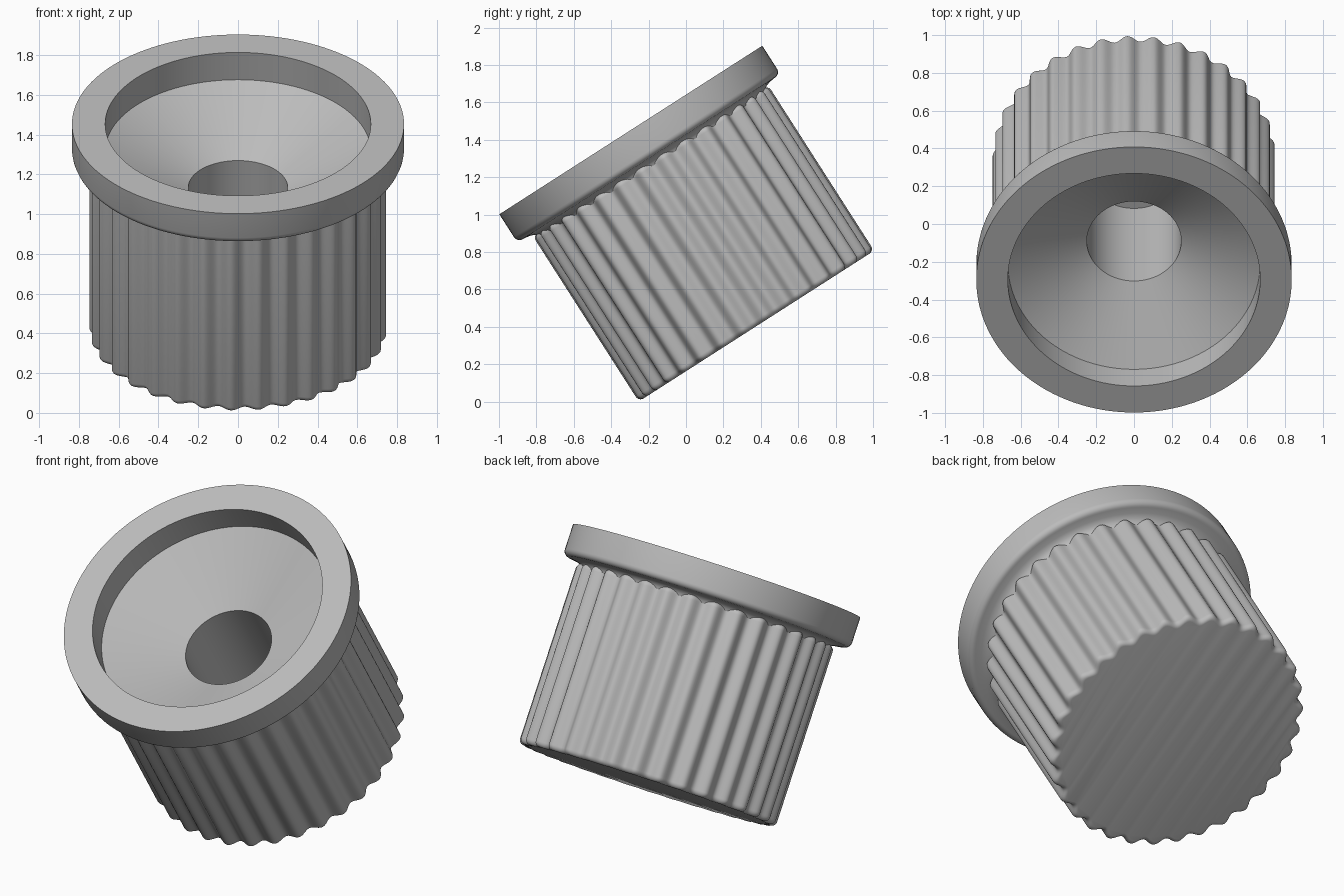
import bpy, bmesh, math
from mathutils import Matrix

if "Cube" in bpy.data.objects:
    bpy.data.objects.remove(bpy.data.objects["Cube"], do_unlink=True)

RIBS = 33
RIB_DEPTH = 0.035
# The whole knob leans towards the front; depth is measured down from the top face
LEAN = Matrix.Translation((0, -0.295, 1.4525)) @ Matrix.Rotation(math.radians(32.65), 4, 'X')

grey = bpy.data.materials.new("plain_grey")
grey.use_nodes = True
grey.diffuse_color = (0.5, 0.5, 0.5, 1)
grey.node_tree.nodes["Principled BSDF"].inputs["Base Color"].default_value = (0.5, 0.5, 0.5, 1)


def lathe(name, profile, segments, cap):
    """Revolve (radius, depth, rib strength) points; cap closes the last ring."""
    bm = bmesh.new()
    rings = []
    for radius, depth, rib in profile:
        ring = []
        for i in range(segments):
            a = 2 * math.pi * i / segments
            r = radius - rib * RIB_DEPTH * (1 + math.cos(RIBS * a)) / 2
            ring.append(bm.verts.new((r * math.cos(a), r * math.sin(a), -depth)))
        rings.append(ring)
    for upper, lower in zip(rings, rings[1:]):
        for i in range(segments):
            j = (i + 1) % segments
            bm.faces.new((upper[i], lower[i], lower[j], upper[j]))
    if cap:
        bm.faces.new(rings[-1][::-1])
    bm.transform(LEAN)
    mesh = bpy.data.meshes.new(name)
    bm.to_mesh(mesh)
    bm.free()
    mesh.materials.append(grey)
    obj = bpy.data.objects.new(name, mesh)
    bpy.context.collection.objects.link(obj)
    bpy.ops.object.select_all(action='DESELECT')
    obj.select_set(True)
    bpy.context.view_layer.objects.active = obj
    bpy.ops.object.shade_smooth_by_angle(angle=math.radians(35))


def arc(radius, depth, size, start, end, rib=0, steps=6):
    """Quarter-round section about (radius, depth)."""
    points = []
    for k in range(steps + 1):
        t = math.radians(start + (end - start) * k / steps)
        points.append((radius + size * math.cos(t), depth + size * math.sin(t), rib))
    return points


# Ribbed grip with rounded rib ends and a flat base
grip = [(0.71, 0.19, 0)]
grip += arc(0.718, 0.225, 0.03, -80, 0, 1)
grip += arc(0.718, 1.215, 0.03, 0, 90, 1)
lathe("ribbed_grip", grip, RIBS * 12, True)

# Rim, from its flared underside, over the top and down the bowl into the blind hole
rim = [(0.71, 0.235, 0), (0.718, 0.212, 0), (0.738, 0.193, 0), (0.765, 0.184, 0)]
rim += arc(0.8, 0.145, 0.035, 90, 0)
rim += [(0.835, 0, 0), (0.668, 0, 0), (0.668, 0.163, 0),
        (0.25, 0.378, 0), (0.25, 1.09, 0)]
lathe("rim_and_bowl", rim[::-1][::-1], 128, False)

# Floor of the hole
lathe("hole_floor", [(0.25, 1.09, 0), (0.01, 1.09, 0)], 128, True)
for name in ("rim_and_bowl", "hole_floor"):
    bpy.data.objects[name].data.flip_normals()
